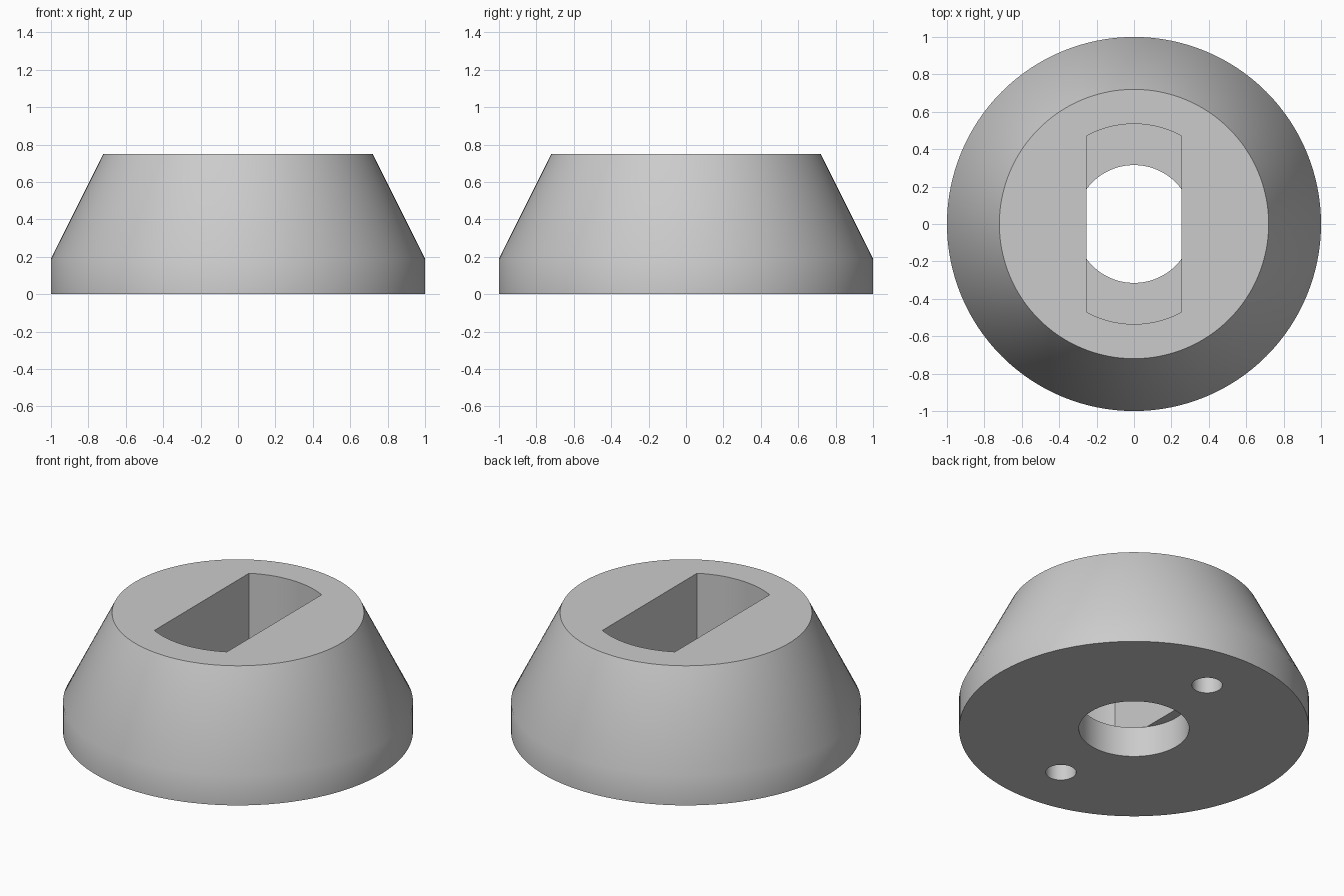
import bpy, bmesh, math

if "Cube" in bpy.data.objects:
    bpy.data.objects.remove(bpy.data.objects["Cube"], do_unlink=True)

SEGMENTS = 128
HEIGHT = 0.75
RIM = 0.19          # height of the straight rim and of the slot floor

grey = bpy.data.materials.new("light grey")
grey.use_nodes = True
colour = (0.6, 0.6, 0.6, 1)
grey.diffuse_color = colour
grey.node_tree.nodes["Principled BSDF"].inputs["Base Color"].default_value = colour


def circle(radius, cx=0, cy=0, count=SEGMENTS):
    step = 2 * math.pi / count
    return [(cx + radius * math.cos(i * step), cy + radius * math.sin(i * step))
            for i in range(count)]


def loft(name, sections):
    """Closed solid through stacked (outline, z) sections with equal point counts."""
    bm = bmesh.new()
    rings = [[bm.verts.new((x, y, z)) for x, y in outline] for outline, z in sections]
    for low, high in zip(rings, rings[1:]):
        for i in range(len(low)):
            j = (i + 1) % len(low)
            bm.faces.new((low[i], low[j], high[j], high[i]))
    bm.faces.new(rings[0][::-1])
    bm.faces.new(rings[-1])
    mesh = bpy.data.meshes.new(name)
    bm.to_mesh(mesh)
    bm.free()
    obj = bpy.data.objects.new(name, mesh)
    mesh.materials.append(grey)
    bpy.context.collection.objects.link(obj)
    return obj


def slot_outline(radius, half_width, count=32):
    """Circle with two flat sides, long along y."""
    start = math.acos(half_width / radius)
    sweep = math.pi - 2 * start
    arc = [start + sweep * i / count for i in range(count + 1)]
    return [(radius * math.cos(a + turn), radius * math.sin(a + turn))
            for turn in (0, math.pi) for a in arc]


# Body: straight rim with a tapered upper part
body = loft("tapered_base", [(circle(1), 0), (circle(1), RIM), (circle(0.72), HEIGHT)])

# Cutters: flat-sided slot, centre bore, two blind holes underneath
slot = slot_outline(0.535, 0.253)
bore = circle(0.315)
cutters = [loft("slot_cutter", [(slot, RIM), (slot, 1)]),
           loft("bore_cutter", [(bore, -0.1), (bore, RIM + 0.05)])]
for side in (-1, 1):
    hole = circle(0.087, cy=side * 0.65, count=48)
    cutters.append(loft("pin_hole_cutter", [(hole, -0.1), (hole, 0.4)]))

# The bore must stay inside the slot above the floor, so it ends at the floor
for vert in cutters[1].data.vertices:
    vert.co.z = min(vert.co.z, RIM + 0.0005)

bpy.context.view_layer.objects.active = body
for cutter in cutters:
    cutter.hide_render = True
    cut = body.modifiers.new(cutter.name, "BOOLEAN")
    cut.operation = "DIFFERENCE"
    cut.solver = "EXACT"
    cut.object = cutter
    bpy.ops.object.modifier_apply(modifier=cut.name)
    bpy.data.objects.remove(cutter, do_unlink=True)

# Smooth round walls, sharp rims
bpy.ops.object.select_all(action="DESELECT")
body.select_set(True)
bpy.ops.object.shade_smooth_by_angle(angle=math.radians(30))
